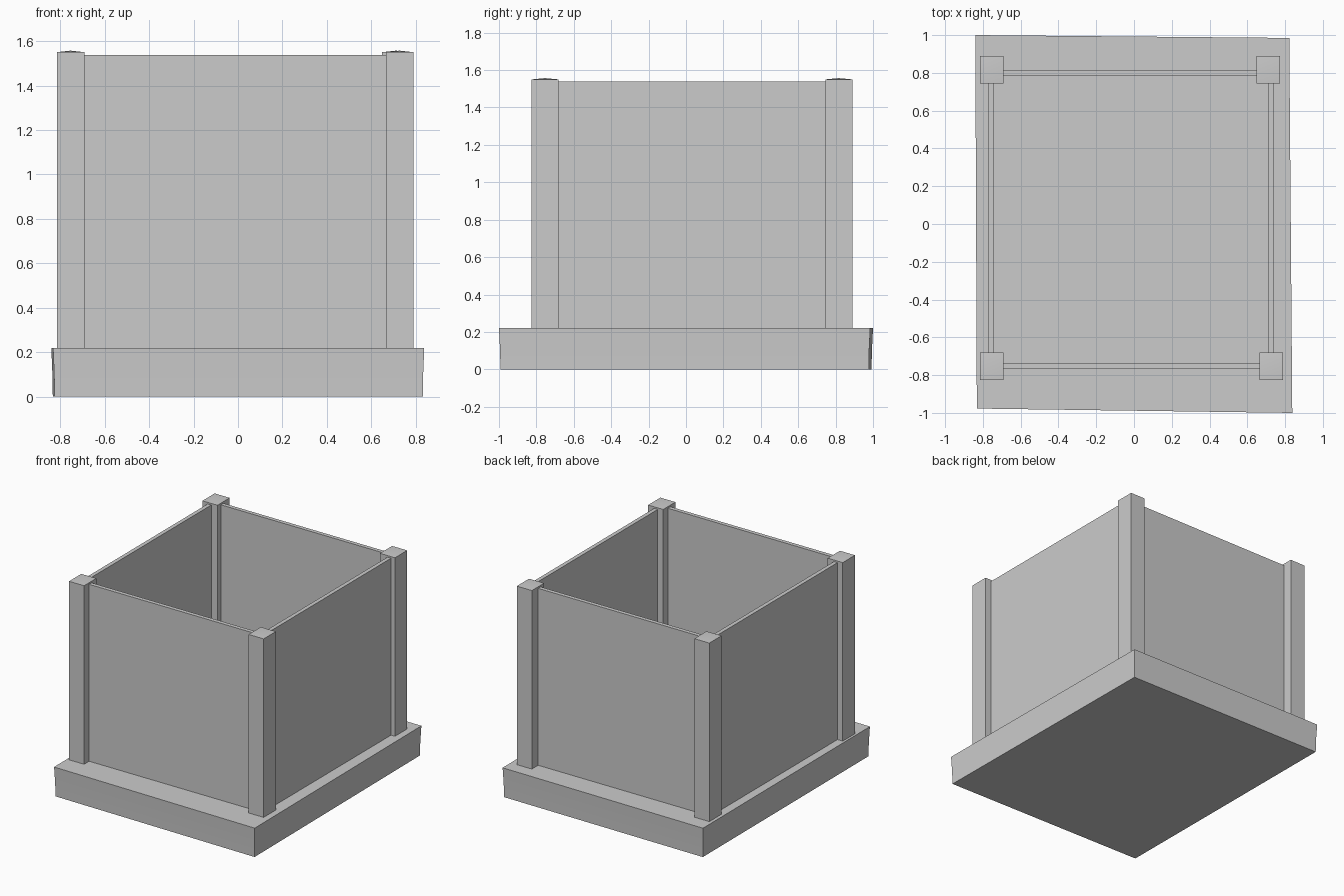
import bpy, bmesh, math

if "Cube" in bpy.data.objects:
    bpy.data.objects.remove(bpy.data.objects["Cube"])


def finish(name, bm, angle=35):
    bmesh.ops.recalc_face_normals(bm, faces=bm.faces)
    mesh = bpy.data.meshes.new(name)
    bm.to_mesh(mesh)
    bm.free()
    ob = bpy.data.objects.new(name, mesh)
    bpy.context.collection.objects.link(ob)
    bpy.context.view_layer.objects.active = ob
    ob.select_set(True)
    bpy.ops.object.shade_smooth_by_angle(angle=math.radians(angle))
    ob.select_set(False)
    return ob


def loft(name, rings, peak=None):
    """Stack four-sided rings into a closed solid, with an optional centre point on top."""
    bm = bmesh.new()
    loops = [[bm.verts.new(p) for p in ring] for ring in rings]
    for low, high in zip(loops, loops[1:]):
        for i in range(4):
            j = (i + 1) % 4
            bm.faces.new((low[i], low[j], high[j], high[i]))
    bm.faces.new(loops[0][::-1])
    if peak:
        tip = bm.verts.new(peak)
        for i in range(4):
            bm.faces.new((loops[-1][i], loops[-1][(i + 1) % 4], tip))
    else:
        bm.faces.new(loops[-1])
    return finish(name, bm)


def rect(cx, cy, hx, hy, z):
    return [(cx + sx * hx, cy + sy * hy, z)
            for sx, sy in ((-1, -1), (1, -1), (1, 1), (-1, 1))]


# Slightly crooked base slab, tapering towards the ground
outline = [(-0.832, -0.977), (0.838, -1.0), (0.822, 0.985), (-0.84, 1.0)]
levels = [(0.0, 0.992), (0.1, 0.994), (0.22, 1.0)]
loft("base_slab", [[(x * s, y * s, z) for x, y in outline] for z, s in levels])

# Corner posts with very shallow pointed caps
posts = {
    "front_left": (-0.753, -0.753),
    "front_right": (0.727, -0.753),
    "back_right": (0.71, 0.817),
    "back_left": (-0.753, 0.817),
}
for key, (x, y) in posts.items():
    loft(key + "_post",
         [rect(x, y, 0.062, 0.072, z) for z in (0.21, 1.55)],
         peak=(x, y, 1.557))

# Thin wall panels between the posts
panels = [
    ("front_panel", 0.0, -0.751, 0.70, 0.015),
    ("back_panel", 0.0, 0.8, 0.70, 0.015),
    ("left_panel", -0.757, 0.02, 0.015, 0.75),
    ("right_panel", 0.725, 0.02, 0.015, 0.75),
]
for name, x, y, hx, hy in panels:
    loft(name, [rect(x, y, hx, hy, z) for z in (0.21, 1.538)])
